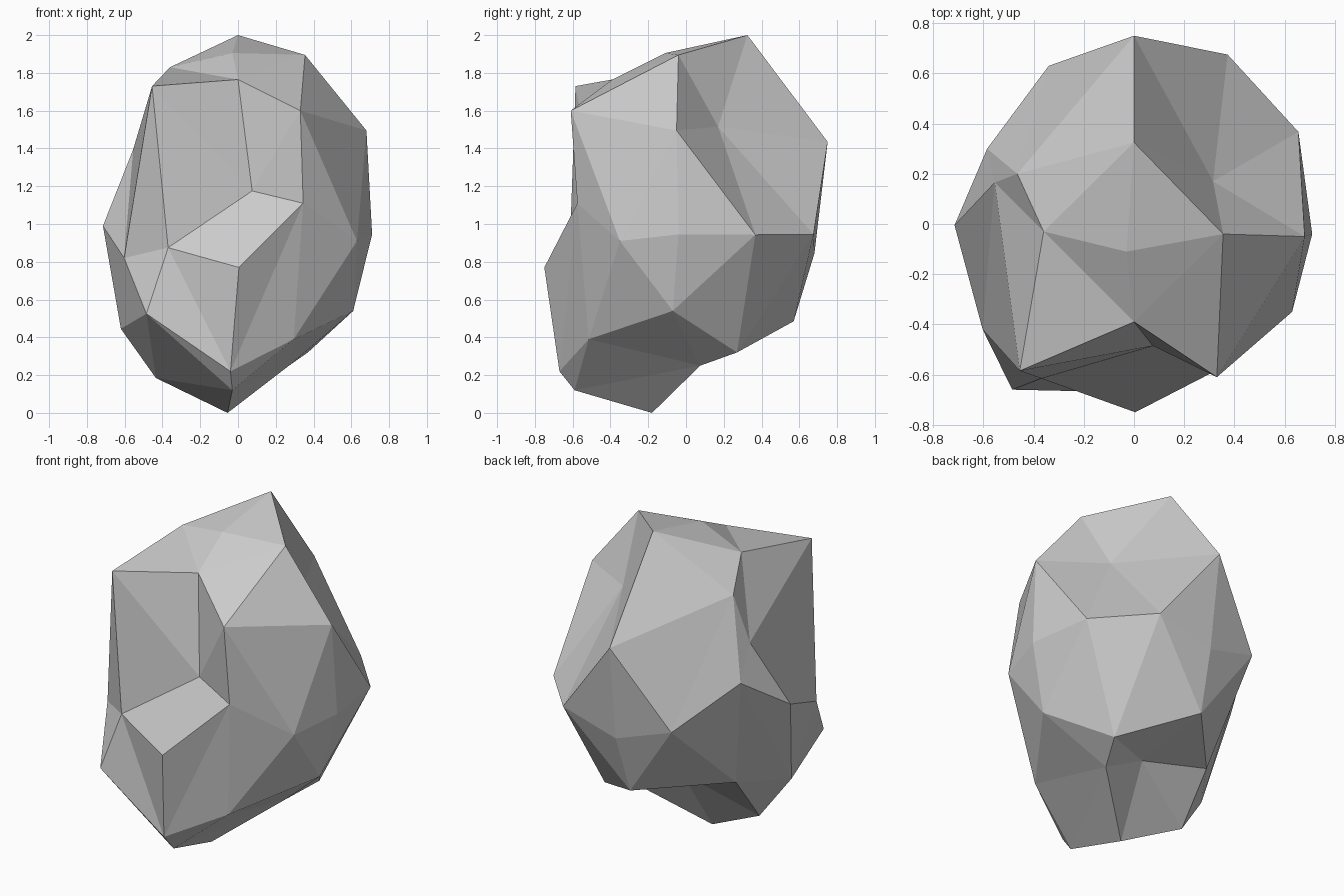
import bpy, bmesh

# Faceted boulder: horizontal rings of corners (counter-clockwise from +x),
# laid out like a subdivided octahedron (1, 4, 8, 12, 8, 4, 1 corners).
rings = [
    [(-.03, -.11, 1.905)],
    [(.355, -.04, 1.895), (0, .325, 2), (-.36, -.03, 1.83), (0, -.39, 1.765)],
    [(.68, -.05, 1.495), (.315, .17, 1.515), (0, .75, 1.435), (-.465, .2, 1.68),
     (-.555, .165, 1.395), (-.455, -.585, 1.73), (.075, -.485, 1.175), (.33, -.61, 1.6)],
    [(.71, -.04, .945), (.655, .367, .943), (.373, .675, .945), (.008, .68, .845),
     (-.34, .63, .954), (-.585, .3, 1.2), (-.715, -.005, .99), (-.603, -.42, .82),
     (-.37, -.615, .875), (.005, -.75, .77), (.345, -.575, 1.11), (.63, -.35, .91)],
    [(.61, -.07, .54), (.37, .27, .32), (-.015, .57, .485), (-.43, .123, .477),
     (-.62, -.15, .445), (-.485, -.66, .525), (-.04, -.67, .22), (.295, -.515, .39)],
    [(.27, .075, .25), (-.01, .06, .4), (-.435, -.1, .185), (-.03, -.59, .12)],
    [(-.055, -.18, 0)],
]

bm = bmesh.new()
loops = [[bm.verts.new(p) for p in ring] for ring in rings]


def stitch(small, big):
    """Triangulate the band between a ring and one with four more corners."""
    n = len(big) // 4
    s = lambda i: small[i % len(small)]
    b = lambda i: big[i % len(big)]
    for q in range(4):
        for i in range(n):
            a, o = q * n + i, q * (n - 1) + i
            bm.faces.new((s(o), b(a), b(a + 1)))
            if i < n - 1:
                bm.faces.new((s(o), b(a + 1), s(o + 1)))


# Upper half widens downward, lower half mirrors the pattern
for k in range(3):
    stitch(loops[k], loops[k + 1])
    stitch(loops[6 - k], loops[5 - k])

bmesh.ops.recalc_face_normals(bm, faces=bm.faces)
mesh = bpy.data.meshes.new("boulder")
bm.to_mesh(mesh)
bm.free()
rock = bpy.data.objects.new("boulder", mesh)
bpy.context.collection.objects.link(rock)
